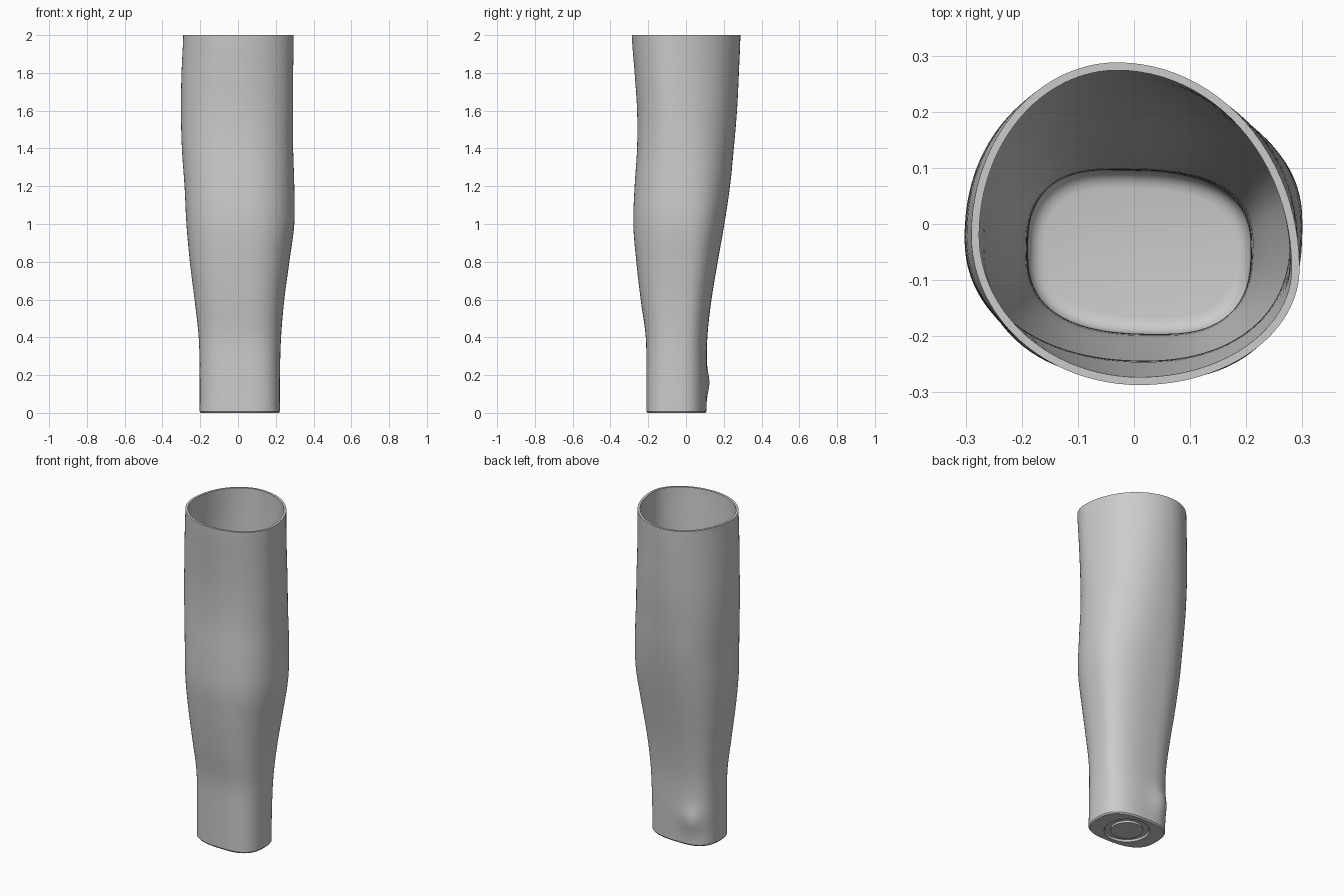
import bpy, bmesh, math

cube = bpy.data.objects.get("Cube")
if cube:
    bpy.data.objects.remove(cube, do_unlink=True)

QUARTER = 24       # points per quarter of a section
LAYERS = 60        # rings along the height
HEIGHT = 2.0
WALL = 0.014

# Extents of the sleeve at equal steps from bottom to top
LEFT = [-.203, -.203, -.208, -.23, -.255, -.273, -.283, -.297, -.302, -.299, -.29]
RIGHT = [.222, .222, .228, .245, .272, .298, .298, .292, .292, .292, .295]
FRONT = [-.21, -.21, -.213, -.24, -.263, -.279, -.272, -.259, -.259, -.272, -.287]
BACK = [.108, .11, .113, .135, .168, .203, .233, .253, .27, .28, .288]
# Where the side extremes sit, and how square the section is
SIDE_Y = [-.05, 0, -.08]
SQUARENESS = [2.7, 2.4, 2.0]


def sample(values, t):
    """Smooth curve through evenly spaced values, t from 0 to 1."""
    last = len(values) - 1
    i = min(int(t * last), last - 1)
    f = t * last - i
    b, c = values[i], values[i + 1]
    a = values[i - 1] if i > 0 else b
    d = values[i + 2] if i + 2 <= last else c
    return b + f / 2 * (c - a + f * (2*a - 5*b + 4*c - d + f * (3*(b - c) + d - a)))


def section(z, inset=0.0, at=None):
    """Rounded outline made of four quarters that meet at the extremes."""
    t = max(0.0, min(1.0, (z if at is None else at) / HEIGHT))
    left, right = sample(LEFT, t) + inset, sample(RIGHT, t) - inset
    front, back = sample(FRONT, t) + inset, sample(BACK, t) - inset
    right_y, left_y = sample(SIDE_Y, t), -.05 + .03 * t
    back_x, front_x = -.03, .05 - .04 * t
    power = 2 / sample(SQUARENESS, t)
    points = []
    for k in range(4 * QUARTER):
        angle = k / QUARTER * math.pi / 2
        c, s = math.cos(angle), math.sin(angle)
        cx = back_x if k < 2 * QUARTER else front_x
        cy = left_y if QUARTER <= k < 3 * QUARTER else right_y
        x = cx + abs(c) ** power * ((right - cx) if c > 0 else (left - cx))
        y = cy + abs(s) ** power * ((back - cy) if s > 0 else (front - cy))
        # Wrist bone bump on the back
        reach = ((x + .1) ** 2 + (y - .09) ** 2 + (z - .16) ** 2) / .07 ** 2
        bump = .022 * math.exp(-reach)
        points.append((x - .45 * bump, y + .9 * bump, z))
    return points


def circle(radius, z):
    turn = math.tau / (4 * QUARTER)
    return [(.01 + radius * math.cos(k * turn), -.05 + radius * math.sin(k * turn), z)
            for k in range(4 * QUARTER)]


# Underside with a round groove
rings = [circle(.09, 0), circle(.09, .012), circle(.122, .012), circle(.127, 0)]
# Outer wall, from a small chamfer up to the rim
rings += [section(0, .006), section(.008)]
rings += [section(HEIGHT * i / LAYERS) for i in range(1, LAYERS + 1)]
# Inner wall, down to a rounded floor
rings += [section(HEIGHT * i / LAYERS, WALL) for i in range(LAYERS, 1, -1)]
for step in range(5):
    a = step / 4 * math.pi / 2
    rings.append(section(.05 - .03 * math.sin(a), WALL + .03 * (1 - math.cos(a))))

bm = bmesh.new()
loops = [[bm.verts.new(p) for p in ring] for ring in rings]
for low, high in zip(loops, loops[1:]):
    for k in range(len(low)):
        n = (k + 1) % len(low)
        bm.faces.new((low[k], low[n], high[n], high[k]))
bm.faces.new(loops[0][::-1])
bm.faces.new(loops[-1])
bmesh.ops.recalc_face_normals(bm, faces=bm.faces)
mesh = bpy.data.meshes.new("forearm_sleeve")
bm.to_mesh(mesh)
bm.free()

# Plain grey material
grey = bpy.data.materials.new("plain grey")
grey.use_nodes = True
color = (.6, .6, .6, 1)
grey.diffuse_color = color
grey.node_tree.nodes["Principled BSDF"].inputs["Base Color"].default_value = color
mesh.materials.append(grey)

sleeve = bpy.data.objects.new("forearm_sleeve", mesh)
bpy.context.collection.objects.link(sleeve)
bpy.ops.object.select_all(action='DESELECT')
sleeve.select_set(True)
bpy.context.view_layer.objects.active = sleeve
bpy.ops.object.shade_smooth_by_angle(angle=math.radians(35))
